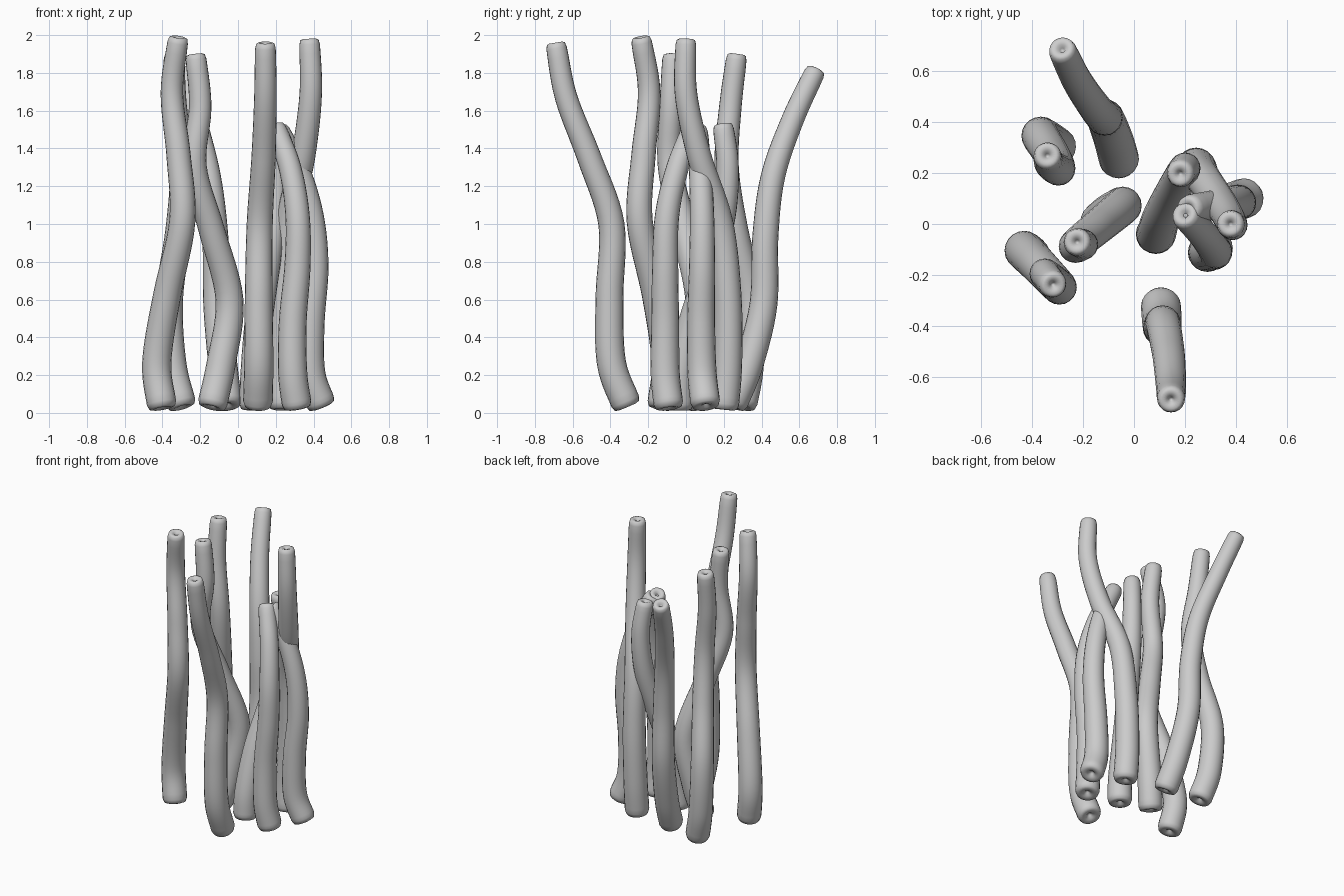
import bpy, bmesh, math
from mathutils import Vector

if "Cube" in bpy.data.objects:
    bpy.data.objects.remove(bpy.data.objects["Cube"])

SIDES, STEPS = 20, 7
R_BASE, R_TOP = 0.079, 0.055
LEVELS = (0, .12, .3, .5, .68, .85, 1)   # fractions of the height where a stalk bends

# Each stalk: height, then its x, y at every level
STALKS = [
    (1.82, (-.055, .24), (-.08, .33), (-.11, .41), (-.12, .42), (-.155, .46), (-.225, .565), (-.285, .69)),
    (1.90, (-.295, .295), (-.35, .335), (-.365, .34), (-.315, .26), (-.295, .215), (-.33, .235), (-.34, .27)),
    (1.90, (-.14, .0), (-.09, .045), (-.045, .07), (-.14, -.01), (-.23, -.085), (-.20, -.08), (-.225, -.07)),
    (1.99, (-.40, -.13), (-.43, -.105), (-.375, -.16), (-.295, -.245), (-.315, -.225), (-.35, -.195), (-.315, -.24)),
    (1.96, (.105, -.31), (.11, -.395), (.11, -.405), (.115, -.395), (.135, -.51), (.145, -.635), (.145, -.69)),
    (1.53, (.085, -.04), (.09, -.03), (.11, .035), (.155, .13), (.19, .20), (.20, .22), (.18, .195)),
    (1.98, (.24, .20), (.24, .22), (.25, .22), (.27, .18), (.345, .07), (.385, .0), (.378, .0)),
    (1.52, (.315, -.09), (.29, -.11), (.29, -.11), (.315, -.11), (.315, -.10), (.275, -.045), (.195, .04)),
    (1.51, (.445, .105), (.385, .085), (.385, .08), (.41, .085), (.39, .085), (.32, .075), (.21, .06)),
]

# Rounded, dimpled end: (radius factor, distance from the end)
CAP = [(.06, .026), (.16, .02), (.32, .006), (.65, 0), (.88, .006), (.99, .03)]


def sample(points):
    """Smooth curve through the points."""
    p = [2 * points[0] - points[1]] + points + [2 * points[-1] - points[-2]]
    out = []
    for i in range(1, len(p) - 2):
        a, b, c, d = p[i - 1:i + 3]
        for k in range(STEPS):
            t = k / STEPS
            out.append(.5 * (2 * b + (c - a) * t + (2 * a - 5 * b + 4 * c - d) * t * t
                             + (3 * b - a - 3 * c + d) * t ** 3))
    out.append(p[-2])
    return out


def make_stalk(name, height, *bends):
    line = sample([Vector((x, y, .04 + (height - .04) * f))
                   for (x, y), f in zip(bends, LEVELS)])
    # Leave room for the end caps
    line = [line[0]] + line[2:-2] + [line[-1]]
    n = len(line) - 1
    t0 = (line[1] - line[0]).normalized()
    t1 = (line[-1] - line[-2]).normalized()
    # Rings along the stalk: centre, direction, radius
    rings = [(line[0] + t0 * d, t0, R_BASE * f) for f, d in CAP]
    for i in range(1, n):
        t = (line[i + 1] - line[i - 1]).normalized()
        h = line[i].z / height
        rings.append((line[i], t, R_BASE + (R_TOP - R_BASE) * h ** 1.3))
    rings += [(line[-1] - t1 * d, t1, R_TOP * f) for f, d in reversed(CAP)]

    bm = bmesh.new()
    loops = []
    for c, t, r in rings:
        u = Vector((0, 1, 0)).cross(t).normalized()
        v = t.cross(u)
        loops.append([bm.verts.new(c + r * (u * math.cos(a) + v * math.sin(a)))
                      for a in (2 * math.pi * k / SIDES for k in range(SIDES))])
    for lo, hi in zip(loops, loops[1:]):
        for k in range(SIDES):
            j = (k + 1) % SIDES
            bm.faces.new((lo[k], lo[j], hi[j], hi[k]))
    bm.faces.new(list(reversed(loops[0])))
    bm.faces.new(loops[-1])
    # Rest the foot just on the ground
    low = min(v.co.z for v in bm.verts)
    for v in bm.verts:
        v.co.z += (.01 - low) * max(0, 1 - v.co.z / .5)
    for f in bm.faces:
        f.smooth = True
    mesh = bpy.data.meshes.new(name)
    bm.to_mesh(mesh)
    bm.free()
    bpy.context.collection.objects.link(bpy.data.objects.new(name, mesh))


for number, stalk in enumerate(STALKS, 1):
    make_stalk(f"stalk_{number}", *stalk)
